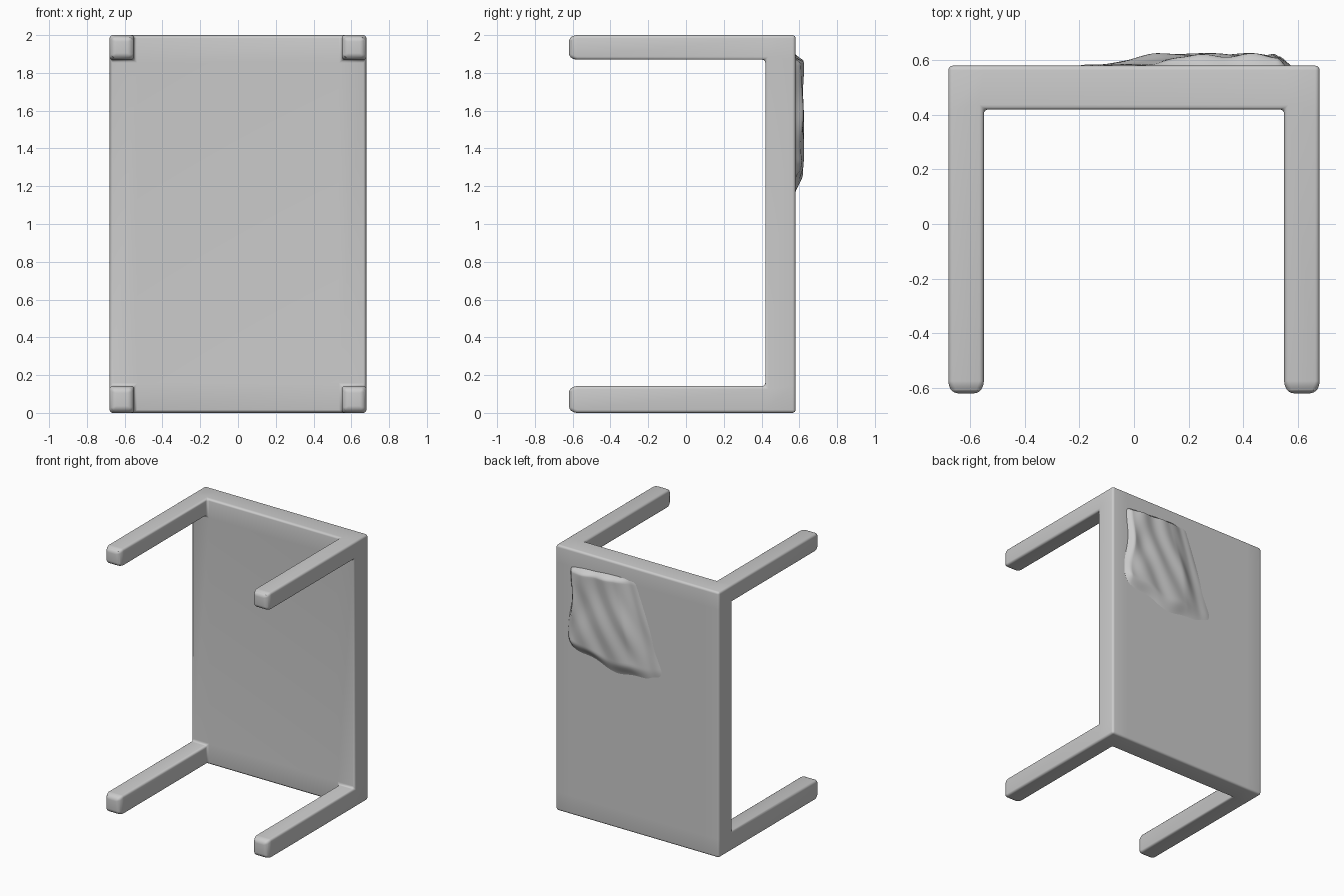
import bpy, bmesh, math
from mathutils import Vector

if "Cube" in bpy.data.objects:
    bpy.data.objects.remove(bpy.data.objects["Cube"])

# single matte grey
grey = bpy.data.materials.new("plain_grey")
grey.use_nodes = True
grey.diffuse_color = (0.6, 0.6, 0.6, 1)
grey.node_tree.nodes["Principled BSDF"].inputs["Base Color"].default_value = (0.6, 0.6, 0.6, 1)


def finish(bm, name, angle):
    bmesh.ops.recalc_face_normals(bm, faces=bm.faces)
    mesh = bpy.data.meshes.new(name)
    bm.to_mesh(mesh)
    bm.free()
    mesh.materials.append(grey)
    obj = bpy.data.objects.new(name, mesh)
    bpy.context.collection.objects.link(obj)
    bpy.ops.object.select_all(action='DESELECT')
    obj.select_set(True)
    bpy.context.view_layer.objects.active = obj
    bpy.ops.object.shade_smooth_by_angle(angle=math.radians(angle))
    return obj


# table lying on its side: slab with its four corner cells pulled out as legs
XS = (-0.68, -0.55, 0.55, 0.68)
ZS = (0.0, 0.142, 1.87, 2.0)
Y_BACK, Y_FRONT, Y_LEG, Y_TIP = 0.58, 0.42, -0.592, -0.62

bm = bmesh.new()
front = [[bm.verts.new((x, Y_FRONT, z)) for z in ZS] for x in XS]
back = [[bm.verts.new((x, Y_BACK, z)) for z in ZS] for x in XS]
corners = []
for i in range(3):
    for k in range(3):
        for layer in (front, back):
            f = bm.faces.new((layer[i][k], layer[i + 1][k], layer[i + 1][k + 1], layer[i][k + 1]))
            if layer is front and i != 1 and k != 1:
                corners.append(f)
for i in range(3):
    for e in (0, 3):
        bm.faces.new((front[i][e], front[i + 1][e], back[i + 1][e], back[i][e]))
        bm.faces.new((front[e][i], front[e][i + 1], back[e][i + 1], back[e][i]))
bmesh.ops.recalc_face_normals(bm, faces=bm.faces)


def pull(face, y, scale):
    new = bmesh.ops.extrude_discrete_faces(bm, faces=[face])["faces"][0]
    centre = new.calc_center_median()
    for v in new.verts:
        v.co = centre + (v.co - centre) * scale
        v.co.y = y
    return new


for f in corners:
    tip = pull(pull(f, Y_LEG, 1.0), Y_TIP, 0.72)

# soften all edges, including the inner joints
bmesh.ops.remove_doubles(bm, verts=bm.verts, dist=1e-5)
bmesh.ops.recalc_face_normals(bm, faces=bm.faces)
sharp = [e for e in bm.edges if len(e.link_faces) == 2 and e.calc_face_angle() > math.radians(20)]
bmesh.ops.bevel(bm, geom=sharp, offset=0.02, offset_type='OFFSET', segments=4,
                profile=0.5, affect='EDGES', clamp_overlap=True)
finish(bm, "table_on_side", 50)

# crumpled cloth clinging to the back of the slab
TL, TR = Vector((0.55, 0, 1.88)), Vector((-0.01, 0, 1.92))
BL, BR = Vector((0.585, 0, 1.28)), Vector((-0.28, 0, 1.20))
NU, NV = 64, 56


def ramp(a, b, t):
    t = max(0.0, min(1.0, (t - a) / (b - a)))
    return t * t * (3 - 2 * t)


def cloth_point(u, v):
    p = TL.lerp(TR, u).lerp(BL.lerp(BR, u), v)
    # sagging lower hem and slightly wavy sides
    p.z -= v ** 3 * (0.09 * math.sin(math.pi * u) + 0.015 * math.sin(17 * u))
    p.x += 0.012 * math.sin(9 * v + 1) * (1 - u)
    # steep at the top and near side, long taper at the far side and hem
    height = ramp(0, 0.07, u) * ramp(0, 0.06, v) * ramp(0, 0.13, 1 - v)
    height *= 0.22 * ramp(0, 0.10, 1 - u) + 0.78 * ramp(0.14, 0.34, 1 - u)
    # diagonal folds
    fold = 0.5 + 0.5 * math.sin(21 * u - 7 * v + 1.2 * math.sin(5 * v))
    crease = 0.5 + 0.5 * math.sin(11 * u + 9 * v + 2 * math.sin(6 * u))
    p.y = 0.574 + height * (0.052 - 0.011 * fold - 0.007 * crease)
    return p


bm = bmesh.new()
grid = [[bm.verts.new(cloth_point(i / NU, j / NV)) for j in range(NV + 1)] for i in range(NU + 1)]
for i in range(NU):
    for j in range(NV):
        bm.faces.new((grid[i][j], grid[i][j + 1], grid[i + 1][j + 1], grid[i + 1][j]))
# close the cloth against the slab
rim = ([grid[i][0] for i in range(NU)] + [grid[NU][j] for j in range(NV)]
       + [grid[i][NV] for i in range(NU, 0, -1)] + [grid[0][j] for j in range(NV, 0, -1)])
bm.faces.new(rim)
finish(bm, "crumpled_cloth", 60)
